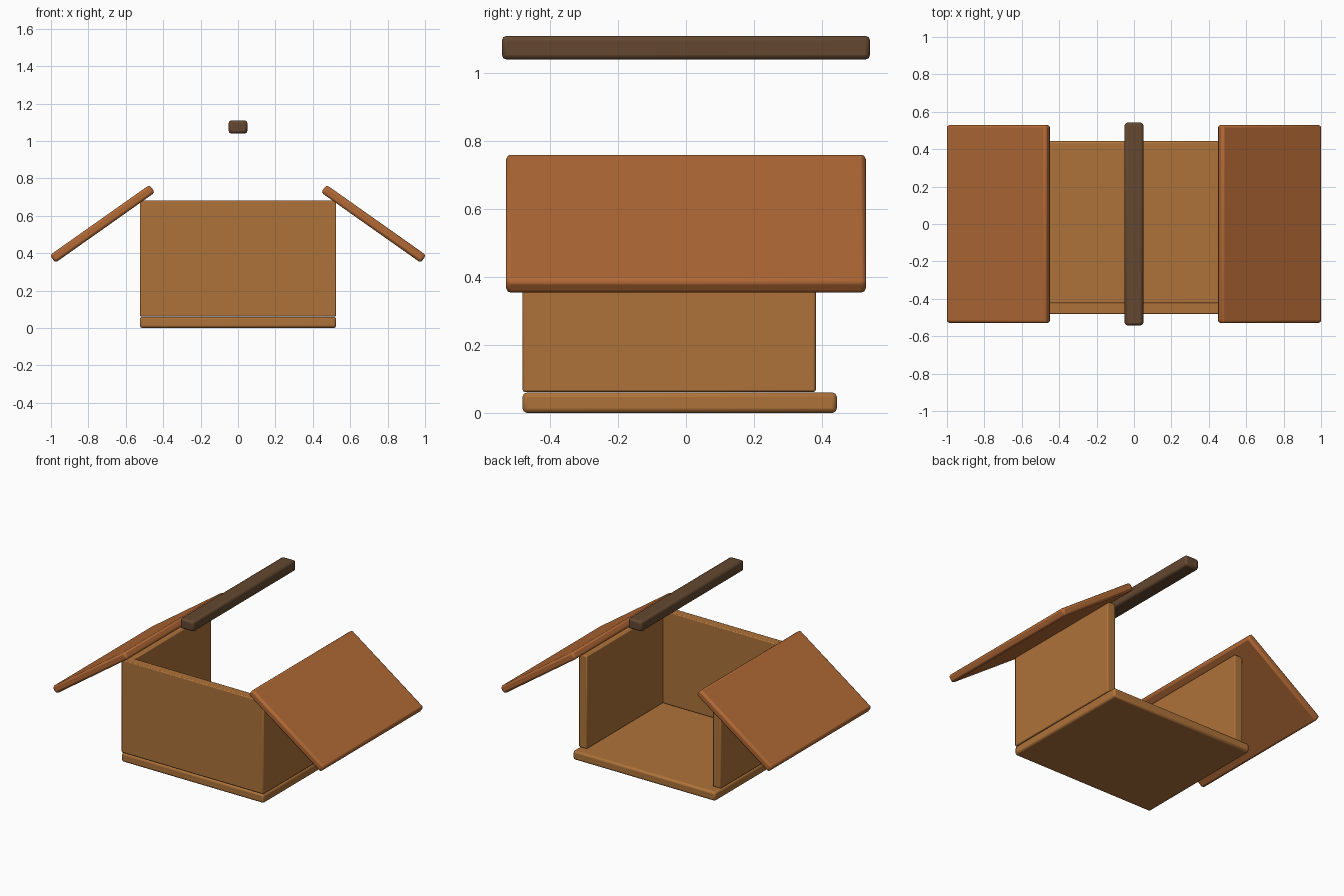
import bpy
from math import radians

if "Cube" in bpy.data.objects:
    bpy.data.objects.remove(bpy.data.objects["Cube"])


def material(name, rgb):
    m = bpy.data.materials.new(name)
    m.diffuse_color = (*rgb, 1)
    m.use_nodes = True
    m.node_tree.nodes["Principled BSDF"].inputs["Base Color"].default_value = m.diffuse_color
    return m


WOOD = material("wood", (0.42, 0.17, 0.042))
ROOF = material("roof_wood", (0.44, 0.14, 0.036))
DARK = material("dark_wood", (0.125, 0.064, 0.03))


def board(name, size, loc, mat, bevel, tilt=0):
    """Box with softened edges, optionally tilted about y."""
    bpy.ops.mesh.primitive_cube_add(size=1, location=loc)
    ob = bpy.context.object
    ob.name = name
    ob.scale = size
    bpy.ops.object.transform_apply(location=False, rotation=False, scale=True)
    ob.rotation_euler.y = tilt
    ob.data.materials.append(mat)
    b = ob.modifiers.new("soft_edges", "BEVEL")
    b.width = bevel
    b.segments = 2
    bpy.ops.object.shade_smooth_by_angle(angle=radians(30))
    return ob


# Floor and front wall; the back stays open
board("floor", (1.05, 0.925, 0.06), (0, -0.0185, 0.03), WOOD, 0.013)
board("front_wall", (1.05, 0.06, 0.62), (0, -0.451, 0.372), WOOD, 0.006)

# Side walls and the hinged-open roof panels
for side, s in (("left", -1), ("right", 1)):
    board(side + "_wall", (0.06, 0.863, 0.62), (s * 0.495, -0.0495, 0.372), WOOD, 0.006)
    board(side + "_roof_panel", (0.652, 1.06, 0.05), (s * 0.725, 0, 0.557),
          ROOF, 0.014, s * radians(35.2))

# Ridge beam floating above
board("ridge_beam", (0.1, 1.084, 0.07), (0, 0, 1.075), DARK, 0.014)
